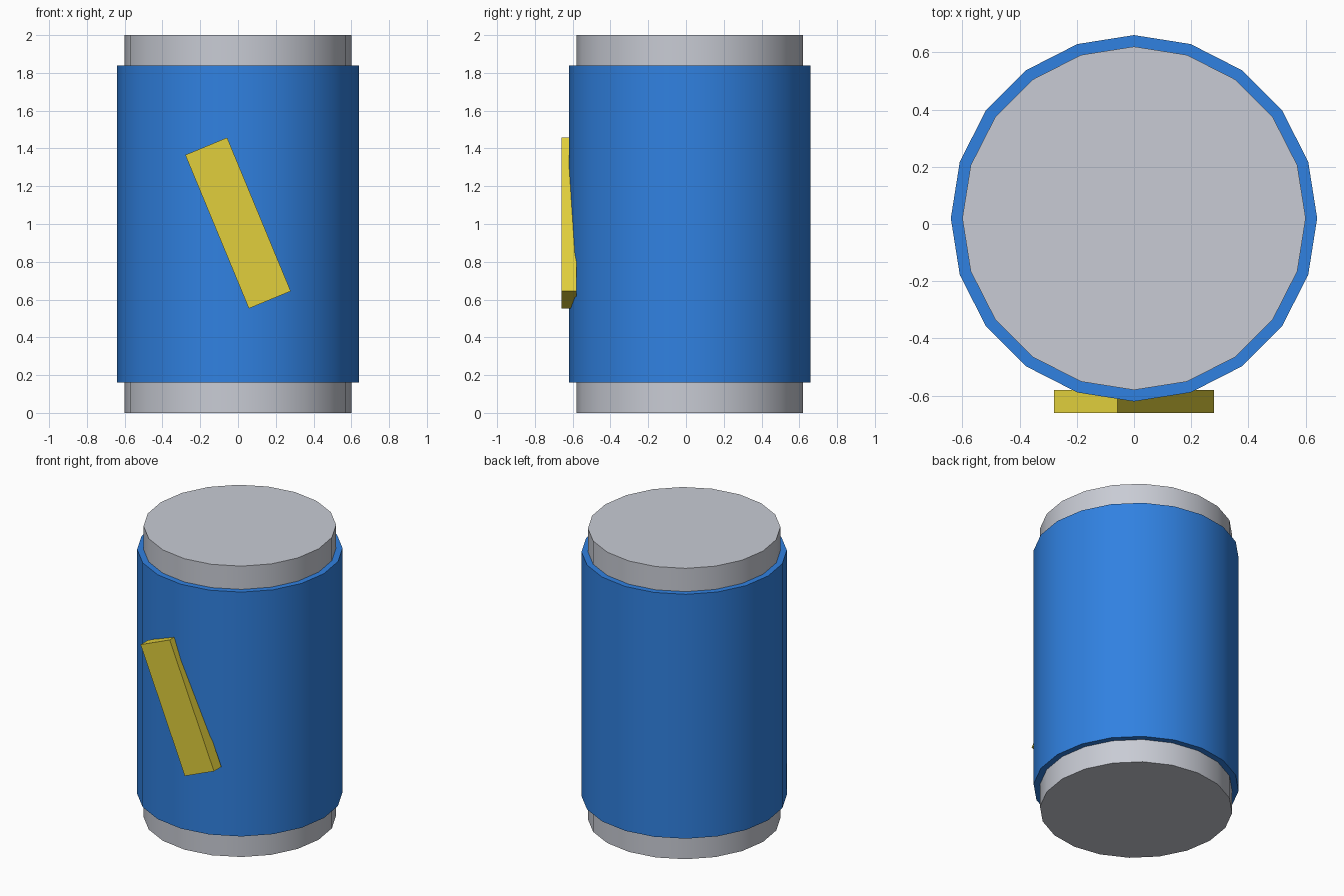
import bpy
import math

if "Cube" in bpy.data.objects:
    bpy.data.objects.remove(bpy.data.objects["Cube"])

SIDES = 20
AXIS_Y = 0.02  # the can sits slightly back to balance the raised badge


def material(name, rgb):
    m = bpy.data.materials.new(name)
    m.diffuse_color = (*rgb, 1.0)
    m.use_nodes = True
    m.node_tree.nodes["Principled BSDF"].inputs["Base Color"].default_value = m.diffuse_color
    return m


def finish(name, mat):
    ob = bpy.context.object
    ob.name = name
    ob.data.materials.append(mat)
    return ob


def cylinder(name, radius, z0, z1, mat):
    bpy.ops.mesh.primitive_cylinder_add(
        vertices=SIDES, radius=radius, depth=z1 - z0,
        location=(0, AXIS_Y, (z0 + z1) / 2))
    ob = finish(name, mat)
    bpy.ops.object.shade_smooth_by_angle(angle=math.radians(30))
    return ob


grey = material("light grey metal", (0.58, 0.60, 0.66))
blue = material("blue", (0.03, 0.22, 0.75))
yellow = material("yellow", (0.75, 0.62, 0.045))

# Can body and the wrapped label sleeve
cylinder("can_body", 0.60, 0.0, 2.0, grey)
cylinder("label_sleeve", 0.64, 0.16, 1.84, blue)

# Slanted bar on the front, half sunk into the label
bpy.ops.mesh.primitive_cube_add(size=1, location=(0, -0.62, 1.005),
                                rotation=(0, math.radians(-22.5), 0))
bar = finish("slanted_bar", yellow)
bar.scale = (0.24, 0.08, 0.88)
